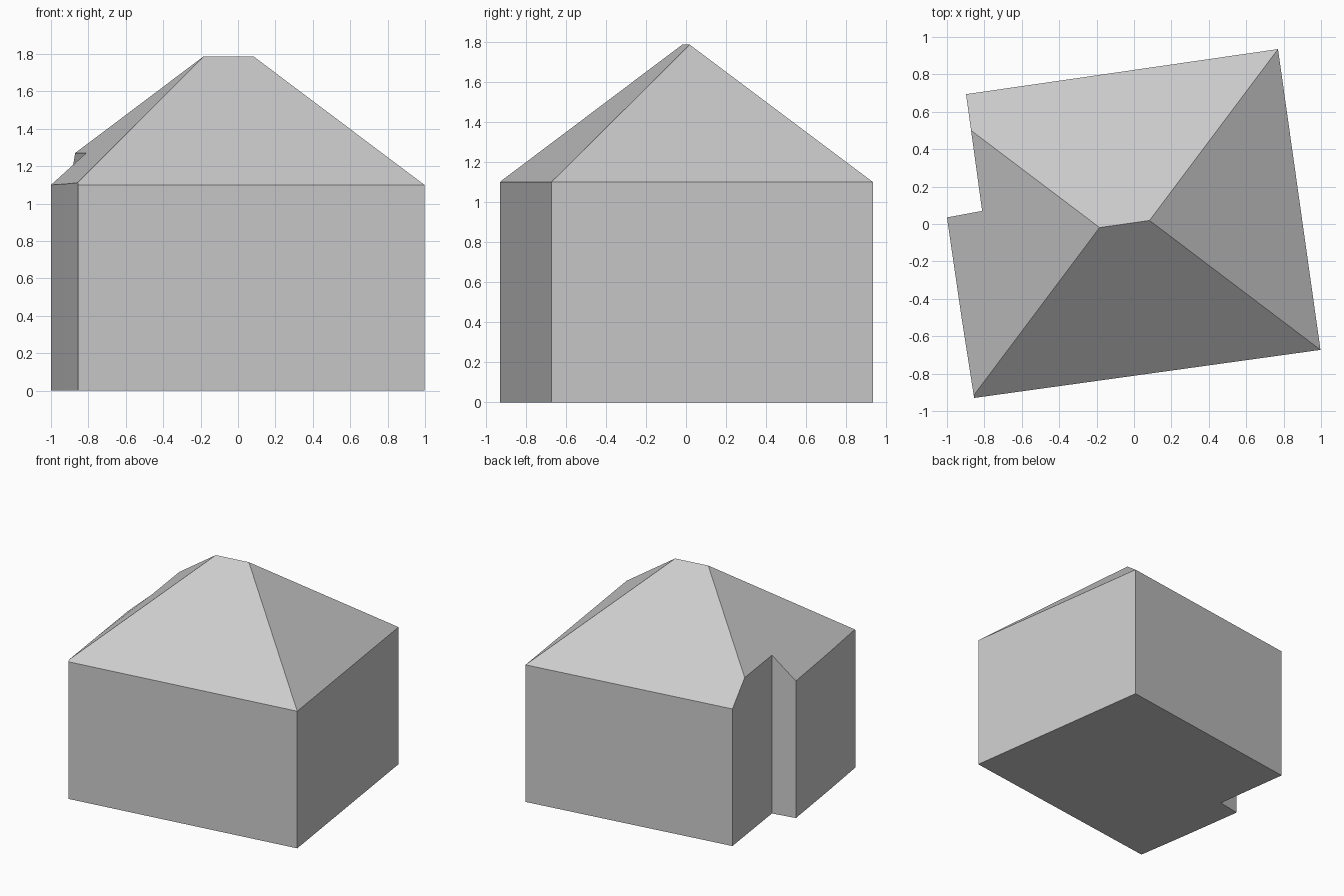
import bpy

cube = bpy.data.objects.get("Cube")
if cube:
    bpy.data.objects.remove(cube, do_unlink=True)

# One plain grey for the whole building
grey = bpy.data.materials.new("plain grey")
grey.use_nodes = True
grey.diffuse_color = (0.6, 0.6, 0.6, 1)
grey.node_tree.nodes["Principled BSDF"].inputs["Base Color"].default_value = grey.diffuse_color

EAVE, NOTCH, RIDGE = 1.10, 1.27, 1.787

# Wall-top outline, anticlockwise from the front right corner
outline = {
    "front_right": (-0.855, -0.93, EAVE),
    "front_left": (0.997, -0.673, EAVE),
    "back_left": (0.77, 0.935, EAVE),
    "back_right": (-0.898, 0.694, EAVE),
    "hip_end": (-0.871, 0.50, NOTCH),
    "notch_inner": (-0.812, 0.07, NOTCH),
    "notch_outer": (-1.0, 0.035, EAVE),
    "side_bend": (-0.922, -0.50, EAVE + 0.005),
    "front_hip": (-0.857, -0.916, EAVE + 0.012),
}
ridge = {"ridge_right": (-0.184, -0.019, RIDGE), "ridge_left": (0.083, 0.019, RIDGE)}
points = {**outline, **ridge}


def make(name, polygons):
    """Flat-shaded mesh from a list of polygons, sharing equal corners."""
    verts = list(dict.fromkeys(p for poly in polygons for p in poly))
    mesh = bpy.data.meshes.new(name)
    mesh.from_pydata(verts, [], [[verts.index(p) for p in poly] for poly in polygons])
    mesh.materials.append(grey)
    obj = bpy.data.objects.new(name, mesh)
    bpy.context.collection.objects.link(obj)
    return obj


def ground(p):
    return (p[0], p[1], 0.0)


# Walls rise from the ground to the roof edge
top = list(outline.values())
make("walls", [[ground(a), ground(b), b, a] for a, b in zip(top, top[1:] + top[:1])])

# Floor closes the underside
make("floor", [[ground(p) for p in reversed(top)]])

# Hipped roof: four slopes meeting at a short ridge
slopes = [
    "front_right front_left ridge_left ridge_right front_hip",
    "front_left back_left ridge_left",
    "back_left back_right hip_end ridge_right ridge_left",
    "hip_end notch_inner notch_outer side_bend front_hip ridge_right",
]
make("hipped_roof", [[points[n] for n in slope.split()] for slope in slopes])
